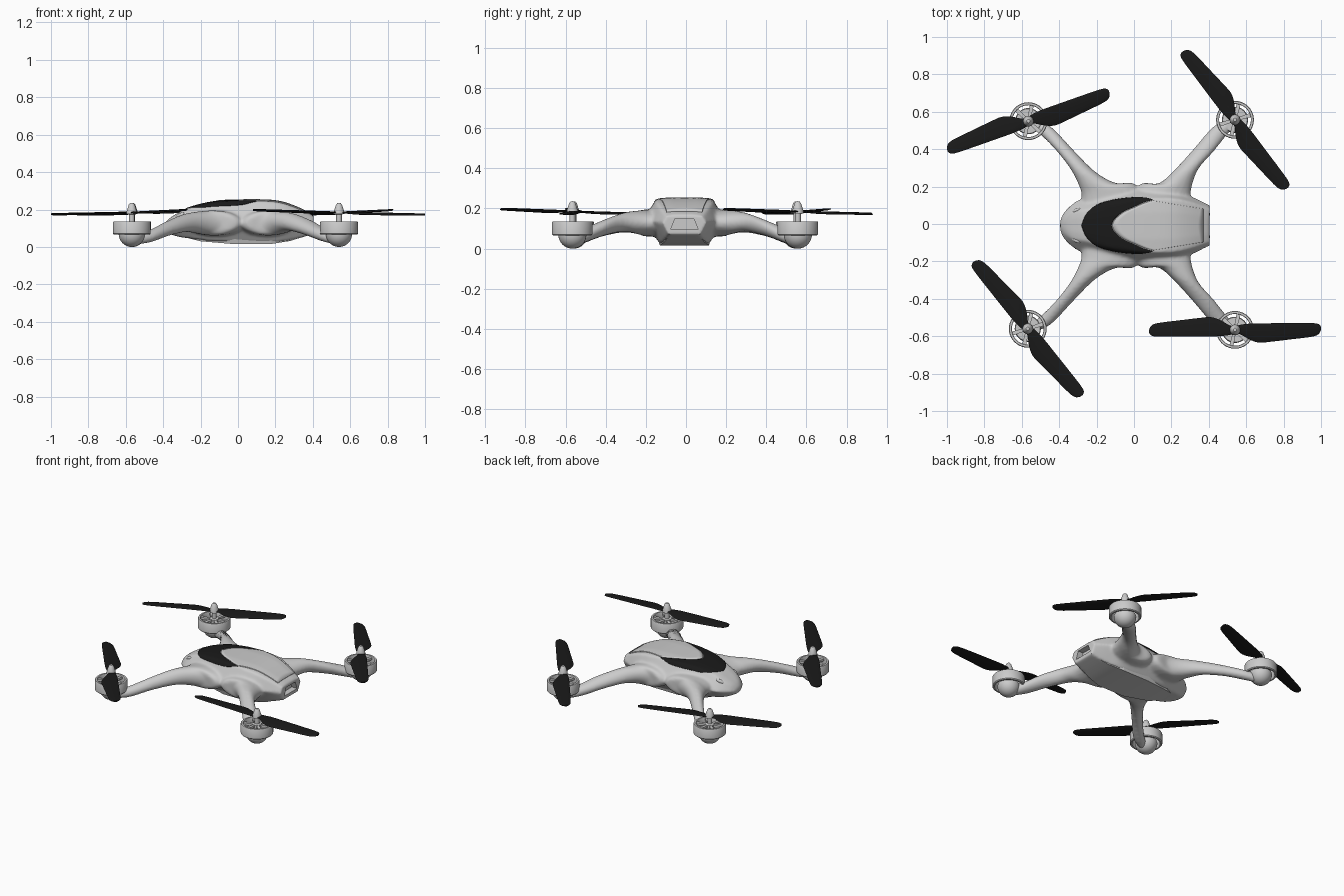
import bpy, bmesh
from math import sin, cos, pi, radians

if "Cube" in bpy.data.objects:
    bpy.data.objects.remove(bpy.data.objects["Cube"])

BODY_Y = -0.008


def spline(pts, n=6):
    """Catmull-Rom through tuples of any length."""
    out = []
    for i in range(len(pts) - 1):
        a, b, c, d = pts[max(i - 1, 0)], pts[i], pts[i + 1], pts[min(i + 2, len(pts) - 1)]
        for k in range(n):
            t = k / n
            out.append(tuple(0.5 * (2 * q + (r - p) * t + (2 * p - 5 * q + 4 * r - s) * t * t
                                    + (3 * q - p - 3 * r + s) * t ** 3)
                             for p, q, r, s in zip(a, b, c, d)))
    return out + [tuple(pts[-1])]


def skin(bm, rings, loop=False):
    """Join closed rings of points into a capped (or looped) tube."""
    vs = [[bm.verts.new(p) for p in ring] for ring in rings]
    n = len(vs[0])
    pairs = list(zip(vs, vs[1:])) + ([(vs[-1], vs[0])] if loop else [])
    for a, b in pairs:
        for i in range(n):
            j = (i + 1) % n
            bm.faces.new((a[i], a[j], b[j], b[i]))
    if not loop:
        bm.faces.new(vs[0])
        bm.faces.new(vs[-1])


def finish(bm, name, loc=(0, 0, 0), mat=None, angle=35, solid=True):
    if solid:
        bmesh.ops.remove_doubles(bm, verts=bm.verts[:], dist=1e-5)
        bmesh.ops.recalc_face_normals(bm, faces=bm.faces[:])
    me = bpy.data.meshes.new(name)
    bm.to_mesh(me)
    bm.free()
    ob = bpy.data.objects.new(name, me)
    ob.location = loc
    bpy.context.collection.objects.link(ob)
    if mat:
        me.materials.append(mat)
    smooth(ob, angle)
    return ob


def smooth(ob, angle):
    bpy.ops.object.select_all(action='DESELECT')
    ob.select_set(True)
    bpy.context.view_layer.objects.active = ob
    bpy.ops.object.shade_smooth_by_angle(angle=radians(angle))


def lathe(bm, profile, loop=False, n=32):
    skin(bm, [[(r * cos(2 * pi * i / n), r * sin(2 * pi * i / n), z) for i in range(n)]
              for r, z in profile], loop)


black = bpy.data.materials.new("black")
black.diffuse_color = (0.01, 0.01, 0.01, 1)
black.use_nodes = True
black.node_tree.nodes["Principled BSDF"].inputs["Base Color"].default_value = black.diffuse_color

# Hull: stations of x, top half-width, top z, middle half-width, middle z, bottom half-width, bottom z
hull_stations = [
    (-.395, .015, .120, .035, .105, .015, .085), (-.37, .045, .150, .080, .110, .035, .072),
    (-.32, .075, .182, .125, .115, .06, .055), (-.25, .085, .214, .155, .125, .08, .045),
    (-.12, .120, .243, .190, .135, .11, .03), (.05, .140, .250, .205, .140, .12, .025),
    (.20, .142, .245, .195, .140, .12, .025), (.30, .125, .217, .160, .135, .10, .04),
    (.405, .090, .168, .110, .130, .08, .07)]
bm = bmesh.new()
rings = []
for x, wt, zt, wm, zm, wb, zb in spline(hull_stations):
    half = [(wt * .5, zt), (wt, zt - .006), (wm, zm), (wb, zb)]
    rings.append([(x, y, z) for y, z in half] + [(x, -y, z) for y, z in reversed(half)])
skin(bm, rings)

# Arms: outer edge xy, inner edge xy, top z, bottom z
front_arm = [(-.29, .0, .08, .0, .19, .06), (-.28, .15, .02, .21, .195, .06),
             (-.30, .225, -.10, .228, .19, .07), (-.345, .31, -.21, .29, .175, .08),
             (-.42, .405, -.33, .41, .135, .06), (-.50, .485, -.44, .525, .09, .025),
             (-.56, .53, -.53, .57, .07, .012)]
rear_arm = [(.30, .0, -.04, .0, .19, .06), (.302, .15, .02, .21, .195, .06),
            (.315, .23, .13, .225, .19, .07), (.35, .31, .21, .29, .18, .085),
            (.425, .395, .31, .40, .145, .065), (.49, .475, .42, .525, .10, .03),
            (.54, .53, .50, .57, .075, .012)]
for arm in (front_arm, rear_arm):
    for side in (1, -1):
        rings = []
        for ax, ay, bx, by, zt, zb in spline(arm):
            ring = []
            for i in range(20):
                c, s = cos(2 * pi * i / 20), sin(2 * pi * i / 20)
                ring.append(((ax + bx) / 2 + (ax - bx) / 2 * c,
                             side * ((ay + by) / 2 + (ay - by) / 2 * c),
                             (zt + zb) / 2 + (zt - zb) / 2 * s))
            rings.append(ring)
        skin(bm, rings)
hull = finish(bm, "hull_and_arms", (0, BODY_Y, 0))

# Recess in the tail
bm = bmesh.new()
skin(bm, [[(x, -.068, .095), (x, .068, .095), (x, .048, .147), (x, -.048, .147)] for x in (.365, .5)])
cutter = finish(bm, "tail_recess_cutter", (0, BODY_Y, 0))
cutter.hide_render = True

# Blend hull and arms together, then cut the recess
rm = hull.modifiers.new("blend", 'REMESH')
rm.mode, rm.voxel_size = 'VOXEL', 0.009
sm = hull.modifiers.new("soften", 'SMOOTH')
sm.factor, sm.iterations = 0.5, 7
bo = hull.modifiers.new("recess", 'BOOLEAN')
bo.operation, bo.object = 'DIFFERENCE', cutter
smooth(hull, 40)
bpy.ops.object.convert(target='MESH')
smooth(hull, 40)
bpy.data.objects.remove(cutter)

# Keel plate: x, top half-width, top z, bottom half-width, bottom z
bm = bmesh.new()
keel = [(-.31, .04, .075, .03, .058), (-.20, .105, .072, .085, .03), (-.02, .138, .072, .122, .015),
        (.18, .138, .072, .122, .016), (.28, .115, .075, .10, .032), (.395, .085, .083, .07, .07)]
skin(bm, [[(x, wt, zt), (x, wb, zb), (x, -wb, zb), (x, -wt, zt)] for x, wt, zt, wb, zb in keel])
finish(bm, "keel_plate", (0, BODY_Y, 0), angle=12)


def patch(name, left, right, mat, offset, n=16):
    """Sheet between two mirrored curves, laid on top of the hull."""
    left, right = [[(x, -y) for x, y in reversed(c[1:])] + c for c in (left, right)]
    bm = bmesh.new()
    rows = [[bm.verts.new((a[0] + (b[0] - a[0]) * k / n, a[1] + (b[1] - a[1]) * k / n, .4))
             for k in range(n + 1)] for a, b in zip(left, right)]
    for r, s in zip(rows, rows[1:]):
        for k in range(n):
            bm.faces.new((r[k], r[k + 1], s[k + 1], s[k]))
    ob = finish(bm, name, (0, BODY_Y, 0), mat, solid=False)
    sw = ob.modifiers.new("lay_on_hull", 'SHRINKWRAP')
    sw.target, sw.wrap_method, sw.wrap_mode = hull, 'PROJECT', 'ABOVE_SURFACE'
    sw.use_project_z, sw.use_negative_direction, sw.use_positive_direction = True, True, False
    sw.offset = offset
    so = ob.modifiers.new("thickness", 'SOLIDIFY')
    so.thickness, so.offset = 0.009, -1


# Black visor and grey canopy lid
outer = spline([(-.28, 0), (-.255, .06), (-.20, .108), (-.10, .138), (.02, .15), (.10, .14)])
inner = spline([(-.12, 0), (-.105, .033), (-.06, .072), (0, .10), (.05, .122), (.10, .136)])
patch("visor", outer, inner, black, .003)
lid_tail = [(.37, .088 * k / (len(inner) - 1)) for k in range(len(inner))]
patch("canopy_lid", [(x + .004, y * .97) for x, y in inner], lid_tail, None, .005)

# Nose lamps
for side in (1, -1):
    bm = bmesh.new()
    bmesh.ops.create_uvsphere(bm, u_segments=16, v_segments=8, radius=1)
    bmesh.ops.scale(bm, vec=(.028, .011, .012), verts=bm.verts[:])
    lamp = finish(bm, "nose_lamp", (-.31, BODY_Y + side * .08, .168))
    lamp.rotation_euler = (0, radians(-25), side * radians(25))

# Motors and propellers: x, y, blade heading, blade tilt
blade = [(.0, .018, -.018), (.03, .028, -.024), (.08, .034, -.052), (.13, .036, -.067), (.19, .037, -.062),
         (.30, .039, -.048), (.40, .040, -.035), (.44, .037, -.024), (.455, .028, -.008), (.46, .018, .006)]
motors = [(-.565, .55, 18.4, .022), (.54, .557, -54, .025),
          (-.568, -.56, -52.5, .027), (.54, -.566, -0.5, -.027)]
for mx, my, heading, tilt in motors:
    at = (mx, my, 0)
    # foot dome
    bm = bmesh.new()
    lathe(bm, [(.07 * sin(a * pi / 20), .07 - .07 * cos(a * pi / 20)) for a in range(11)]
          + [(.066, .082), (0, .082)])
    finish(bm, "motor_foot", at)
    # open ring housing with spokes
    bm = bmesh.new()
    lathe(bm, [(.096, .066), (.101, .071), (.101, .131), (.098, .136), (.087, .136), (.085, .132),
               (.085, .070), (.087, .066)], loop=True, n=40)
    finish(bm, "motor_ring", at)
    bm = bmesh.new()
    for i in range(6):
        c, s = cos(i * pi / 3 + .3), sin(i * pi / 3 + .3)
        skin(bm, [[(r * c - w * s, r * s + w * c, z) for w, z in
                   ((-h, .114), (h, .114), (h, .128), (-h, .128))]
                  for r, h in ((.015, .008), (.09, .011))])
    finish(bm, "motor_spokes", at)
    # shaft and spinner
    bm = bmesh.new()
    lathe(bm, [(0, .075), (.028, .075), (.028, .130), (.015, .134), (.015, .174), (.029, .176),
               (.027, .192), (.016, .226), (.009, .234), (0, .236)], n=24)
    finish(bm, "shaft_and_spinner", at)
    # two-blade propeller
    bm = bmesh.new()
    stations = spline(blade, 3)
    rings = []
    for sgn, rows in ((-1, stations[:0:-1]), (1, stations)):
        for r, a, b in rows:
            mid, half, pitch = sgn * (a + b) / 2, (a - b) / 2, sgn * .12 * min(r / .08, 1)
            ring = []
            for i in range(12):
                y = mid + half * cos(i * pi / 6)
                ring.append((sgn * r, y, .005 * sin(i * pi / 6) + pitch * y))
            rings.append(ring)
    skin(bm, rings)
    prop = finish(bm, "propeller", (mx, my, .184), black, 50)
    prop.rotation_euler = (0, -tilt, radians(heading))
